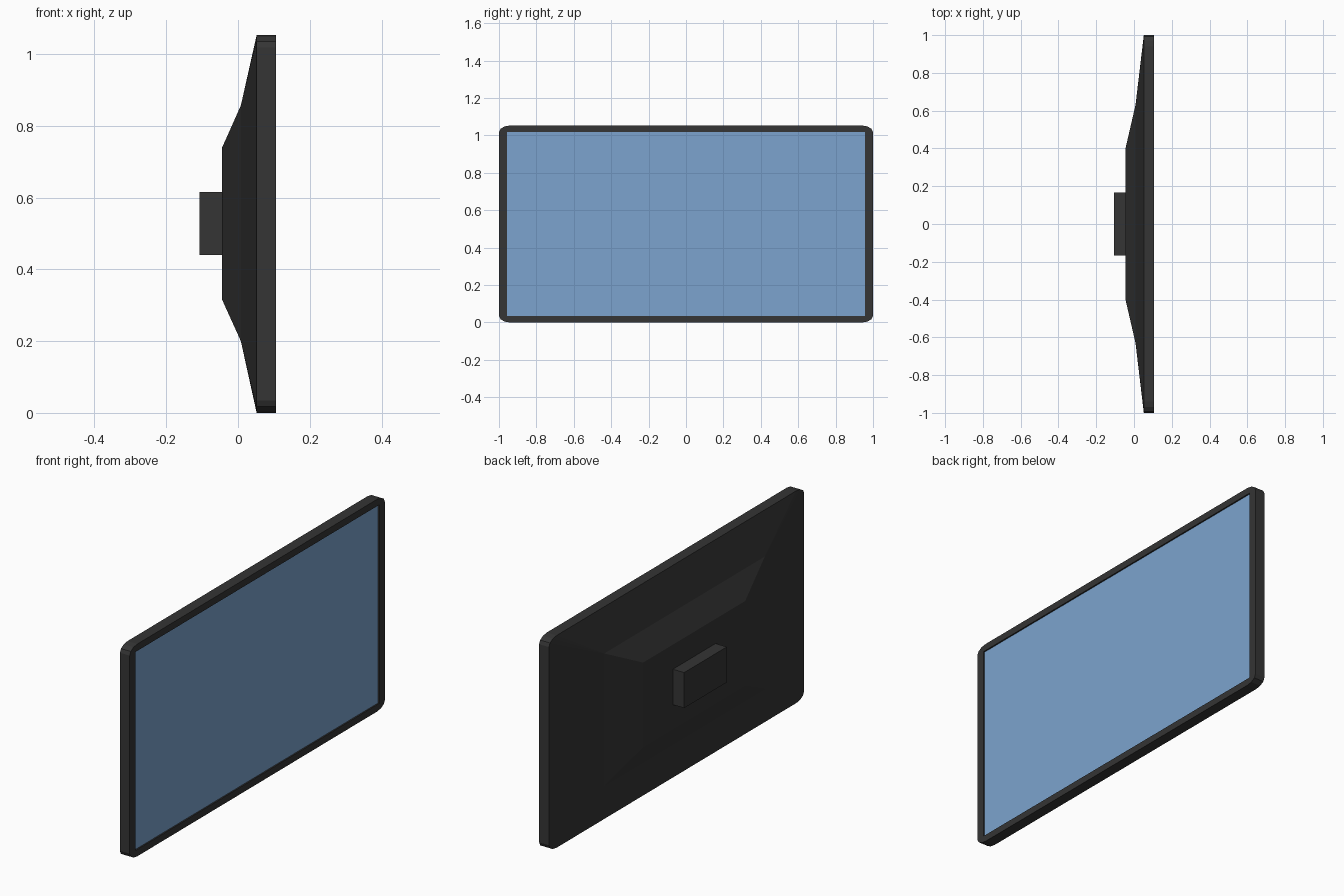
import bpy, bmesh
from math import sin, cos, pi

if "Cube" in bpy.data.objects:
    bpy.data.objects.remove(bpy.data.objects["Cube"])

SEG = 3  # facets per rounded corner


def material(name, rgb):
    m = bpy.data.materials.new(name)
    m.diffuse_color = (*rgb, 1)
    m.use_nodes = True
    m.node_tree.nodes["Principled BSDF"].inputs["Base Color"].default_value = m.diffuse_color
    return m


def ring(bm, x, half_y, z0, z1, ry=0.0, rz=0.0):
    """Rounded rectangle facing +x, anticlockwise; zero radii give sharp corners."""
    verts = []
    corners = [(half_y - ry, z1 - rz), (-half_y + ry, z1 - rz),
               (-half_y + ry, z0 + rz), (half_y - ry, z0 + rz)]
    for k, (cy, cz) in enumerate(corners):
        for i in range(SEG + 1):
            a = (k + i / SEG) * pi / 2
            verts.append(bm.verts.new((x, cy + ry * cos(a), cz + rz * sin(a))))
    return verts


def loft(name, sections, mat, cap_back=True, cap_front=False):
    bm = bmesh.new()
    rings = [ring(bm, *s) for s in sections]
    for a, b in zip(rings, rings[1:]):
        n = len(a)
        for i in range(n):
            j = (i + 1) % n
            bm.faces.new((a[i], a[j], b[j], b[i]))
    if cap_back:
        bm.faces.new(rings[0][::-1])
    if cap_front:
        bm.faces.new(rings[-1])
    bmesh.ops.remove_doubles(bm, verts=bm.verts, dist=1e-5)
    me = bpy.data.meshes.new(name)
    bm.to_mesh(me)
    bm.free()
    me.materials.append(mat)
    ob = bpy.data.objects.new(name, me)
    bpy.context.collection.objects.link(ob)
    return ob


dark = material("dark_plastic", (0.035, 0.035, 0.035))
blue = material("screen_blue", (0.2, 0.37, 0.62))

# Housing: stepped back shell, rounded rim, bezel and shallow screen recess
loft("housing", [
    (-0.045, 0.40, 0.317, 0.738),
    (0.008, 0.63, 0.20, 0.857),
    (0.052, 1.0, 0.0, 1.053, 0.06, 0.035),
    (0.106, 1.0, 0.0, 1.053, 0.06, 0.035),
    (0.106, 0.956, 0.034, 1.019),
    (0.099, 0.956, 0.034, 1.019),
], dark)

# Screen panel at the bottom of the recess
loft("screen", [(0.099, 0.956, 0.034, 1.019)], blue, cap_back=False, cap_front=True)

# Wall mount block on the back
loft("mount_block", [
    (-0.107, 0.167, 0.44, 0.616),
    (-0.045, 0.167, 0.44, 0.616),
], dark, cap_front=True)
